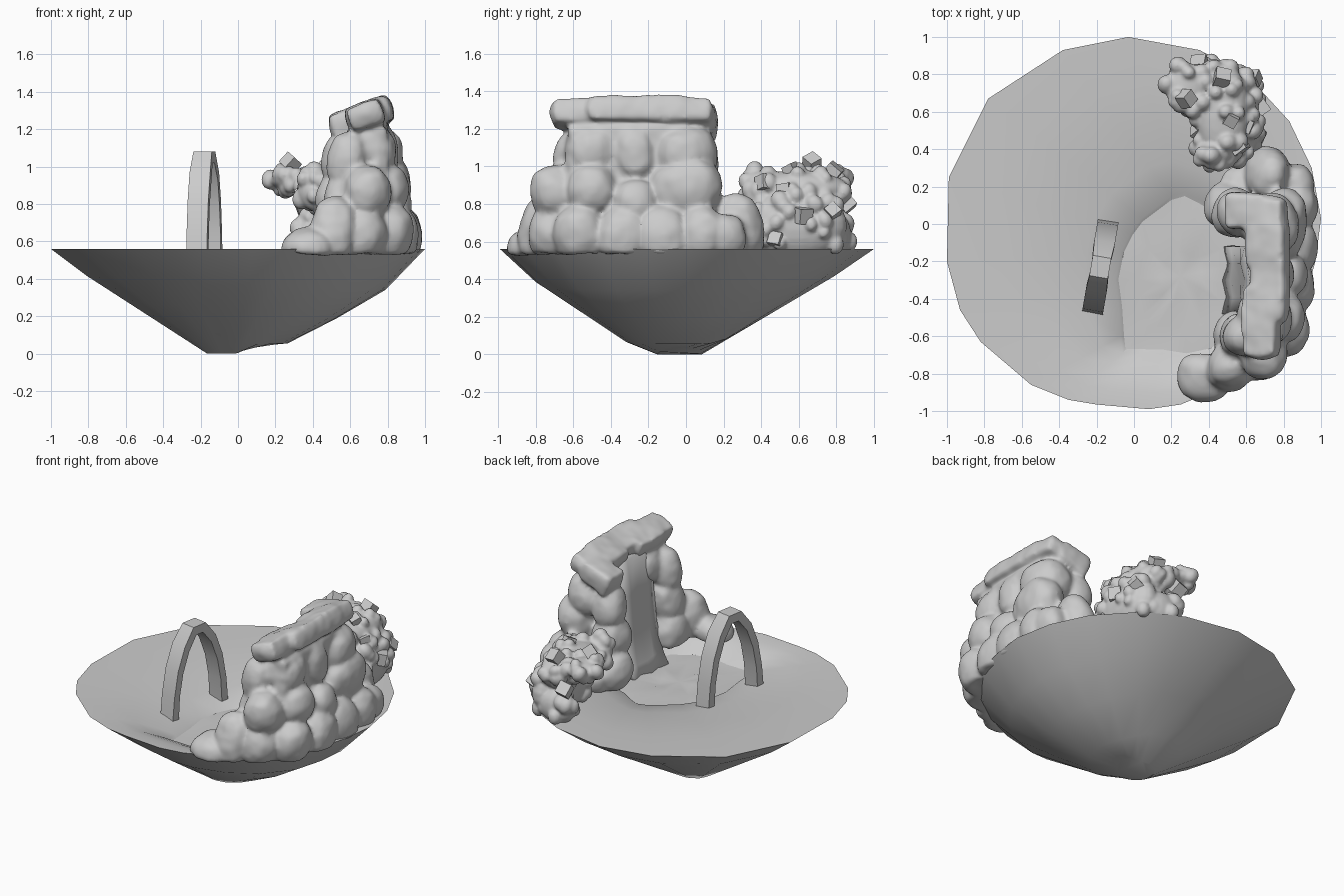
import bpy, bmesh, math, random
from mathutils import Vector, Matrix, Euler

if "Cube" in bpy.data.objects:
    bpy.data.objects.remove(bpy.data.objects["Cube"])

random.seed(4)


def finish(name, bm, smooth=None):
    bmesh.ops.recalc_face_normals(bm, faces=bm.faces)
    me = bpy.data.meshes.new(name)
    bm.to_mesh(me)
    bm.free()
    ob = bpy.data.objects.new(name, me)
    bpy.context.collection.objects.link(ob)
    if smooth:
        bpy.context.view_layer.objects.active = ob
        ob.select_set(True)
        bpy.ops.object.shade_smooth_by_angle(angle=math.radians(smooth))
        ob.select_set(False)
    return ob


def rock(bm, x, y, z, hx, hy, hz, roundness=0.8, rot=0.0, tilt=0.0):
    """Rounded box, blended between a cube and a sphere; never hangs below the rim."""
    tmp = bmesh.new()
    bmesh.ops.create_cube(tmp, size=2)
    bmesh.ops.subdivide_edges(tmp, edges=tmp.edges[:], cuts=6, use_grid_fill=True)
    for v in tmp.verts:
        v.co = v.co.lerp(v.co.normalized() * 1.12, roundness)
    r = Euler([random.uniform(-rot, rot) for _ in range(3)])
    r.y += tilt
    tmp.transform(Matrix.Translation((x, y, z)) @ r.to_matrix().to_4x4() @ Matrix.Diagonal((hx, hy, hz, 1)))
    for v in tmp.verts:
        if v.co.xy.length > .7:
            v.co.z = max(v.co.z, .535)
    me = bpy.data.meshes.new("tmp")
    tmp.to_mesh(me)
    tmp.free()
    bm.from_mesh(me)
    bpy.data.meshes.remove(me)


def melt(ob, voxel, iterations):
    """Fuse overlapping lumps into one soft surface."""
    m = ob.modifiers.new("fuse", 'REMESH')
    m.mode = 'VOXEL'
    m.voxel_size = voxel
    m.use_smooth_shade = True
    s = ob.modifiers.new("soften", 'SMOOTH')
    s.iterations = iterations
    s.factor = 0.5


# Island: low-poly rim, dished top, lopsided cone below
rim = [(-.03, 1), (-.38, .93), (-.78, .67), (-.99, .25), (-1, -.2), (-.93, -.46), (-.82, -.63),
       (-.55, -.86), (-.35, -.94), (-.2, -.965), (.08, -.99), (.25, -.965), (.5, -.86), (.72, -.7),
       (.9, -.45), (.97, -.2), (1, .03), (.95, .3), (.83, .55), (.6, .8), (.35, .93)]
pond = [(.27, .17), (.2, .15), (.04, .03), (-.02, -.05), (-.07, -.15), (-.1, -.3), (-.08, -.45),
        (-.07, -.6), (-.06, -.69), (.05, -.69), (.15, -.69), (.28, -.71), (.42, -.68), (.55, -.6),
        (.6, -.5), (.62, -.35), (.62, -.2), (.6, -.05), (.53, .05), (.43, .08), (.35, .13)]
n = len(rim)
rim = [Vector(p) for p in rim]
pond = [Vector(p) for p in pond]
mid = Vector((.25, -.28))
tip = Vector((-.05, -.04))

bm = bmesh.new()
rings = []
for t in (.12, .3, .55, .8):
    ring = []
    for p in rim:
        d = (p - tip).normalized()
        q = tip.lerp(p, t)
        bulge = .08 * max(0, d.dot(Vector((.96, -.28))))
        z = max(.055, .54 * (t - .12) / .88 - bulge) if t > .12 else max(0, .06 * d.x - .02)
        ring.append(bm.verts.new((q.x, q.y, z)))
    rings.append(ring)
for t in (0, .3, .55, .8, 1):
    rings.append([bm.verts.new((*p.lerp(q, t), .56 - .095 * t ** 2.2)) for p, q in zip(rim, pond)])
rings.append([bm.verts.new((*q.lerp(mid, .12), .425)) for q in pond])
for a, b in zip(rings, rings[1:]):
    for i in range(n):
        bm.faces.new((a[i], a[(i + 1) % n], b[(i + 1) % n], b[i]))
bm.faces.new(rings[0])
bm.faces.new(rings[-1])
finish("island", bm, 40)

# Pond water with gentle ripples
bm = bmesh.new()
wr = []
for t in (0, .35, .7):
    wr.append([bm.verts.new((*q.lerp(mid, t), .45 + (.012 * math.sin(9 * q.x + 7 * q.y + 8 * t) if t else 0)))
               for q in pond])
c = bm.verts.new((*mid, .45))
for i in range(n):
    j = (i + 1) % n
    for a, b in zip(wr, wr[1:]):
        bm.faces.new((a[i], a[j], b[j], b[i]))
    bm.faces.new((wr[-1][i], wr[-1][j], c))
finish("pond_water", bm, 60)

# Rock cliff: bent capstone over stacked boulders
bm = bmesh.new()
cap = [(.68, -.52, 1.275, .1, .2, .07), (.725, -.3, 1.285, .1, .24, .068),
       (.71, -.05, 1.28, .11, .2, .072), (.61, .07, 1.24, .12, .1, .08)]
for r in cap:
    rock(bm, *r, roundness=.4, tilt=-.35)
rock(bm, .74, -.27, .82, .07, .38, .42, roundness=.3)
boulders = [
    (.7, -.5, 1.09, .14, .14, .13), (.77, -.28, 1.08, .08, .1, .14), (.72, .0, 1.07, .14, .16, .14),
    (.69, -.69, .87, .12, .13, .13), (.77, -.5, .88, .13, .13, .13), (.8, -.28, .81, .12, .11, .11),
    (.79, .0, .88, .12, .18, .15), (.56, .05, 1.03, .1, .11, .13), (.54, .06, .82, .11, .12, .13),
    (.5, .1, .62, .11, .11, .13), (.59, -.6, 1.04, .1, .1, .14), (.57, -.6, .82, .1, .11, .15),
    (.55, -.6, .6, .11, .12, .16), (.37, -.82, .57, .13, .12, .09), (.51, -.77, .66, .11, .11, .17),
    (.66, -.7, .64, .12, .12, .14), (.79, -.56, .64, .13, .13, .15), (.85, -.34, .64, .11, .12, .14),
    (.86, -.12, .63, .11, .13, .15), (.86, .08, .63, .11, .12, .15), (.86, .21, .62, .09, .1, .12),
    (.71, .28, .66, .1, .13, .19), (.6, .18, .57, .13, .13, .1)]
for b in boulders:
    rock(bm, *b, roundness=.9, rot=.3)
cliff = finish("rock_cliff", bm)
melt(cliff, .014, 6)
tex = bpy.data.textures.new("weathering", 'CLOUDS')
tex.noise_scale = .25
d = cliff.modifiers.new("weathering", 'DISPLACE')
d.texture = tex
d.strength = .04

# Waterfall ribbon between the cliff columns
bm = bmesh.new()
path = [(.7, 1.27), (.61, 1.23), (.58, 1.0), (.56, .72), (.52, .52), (.48, .44)]
prev = None
for k, (x, z) in enumerate(path):
    row = [bm.verts.new((x + .012 * math.sin(3 * j + k), -.48 + .09 * j, z)) for j in range(5)]
    if prev:
        for j in range(4):
            bm.faces.new((prev[j], prev[j + 1], row[j + 1], row[j]))
    prev = row
fall = finish("waterfall", bm, 60)
fall.modifiers.new("thickness", 'SOLIDIFY').thickness = .04

# Pointed arch: band swept over a half outline and its mirror
outer = [(.25, .48), (.235, .64), (.2, .82), (.14, .97), (.055, 1.08)]
inner = [(.195, .48), (.185, .64), (.155, .79), (.1, .93), (.03, 1.02)]
outer += [(-a, z) for a, z in reversed(outer)]
inner += [(-a, z) for a, z in reversed(inner)]
bm = bmesh.new()
sections = []
for (a, za), (b, zb) in zip(outer, inner):
    w = .056 if za < 1 else .05
    sections.append([bm.verts.new(p) for p in [(-w, a, za), (w, a, za), (w, b, zb), (-w, b, zb)]])
for s, t in zip(sections, sections[1:]):
    for i in range(4):
        bm.faces.new((s[i], s[(i + 1) % 4], t[(i + 1) % 4], t[i]))
bm.faces.new(sections[0])
bm.faces.new(sections[-1])
arch = finish("bridge_arch", bm, 25)
arch.location = (-.18, -.23, 0)
arch.rotation_euler.z = -.17

# Leaning crescent bush: soft core covered in knobs
core = [((.56, .59, .69), (.11, .24, .17), 50), ((.47, .6, .88), (.13, .24, .09), 40),
        ((.28, .73, .93), (.1, .12, .05), 16), ((.43, .38, .87), (.1, .07, .1), 16),
        ((.44, .8, .64), (.12, .07, .1), 16)]
bm = bmesh.new()
for c, h, count in core:
    rock(bm, *c, *h, roundness=1)
    for _ in range(count):
        d = Vector([random.gauss(0, 1) for _ in range(3)]).normalized()
        p = [c[i] + d[i] * h[i] * 1.08 for i in range(3)]
        if p[2] > .56:
            s = random.uniform(.028, .045)
            rock(bm, *p, s, s, s * 1.2, roundness=1, rot=.6)
melt(finish("bush", bm), .011, 3)

# Cube blossoms on the bush
blossoms = [(.28, .67, 1.02), (.47, .78, .97), (.6, .53, .87), (.66, .48, .61), (.64, .78, .76),
            (.56, .42, .91), (.52, .56, .98), (.36, .5, .85), (.67, .62, .74), (.35, .85, .8)]
bm = bmesh.new()
for p in blossoms:
    e = Euler([random.uniform(0, 1.5) for _ in range(3)])
    bmesh.ops.create_cube(bm, size=random.uniform(.065, .085),
                          matrix=Matrix.Translation(p) @ e.to_matrix().to_4x4())
finish("blossom_cubes", bm)
